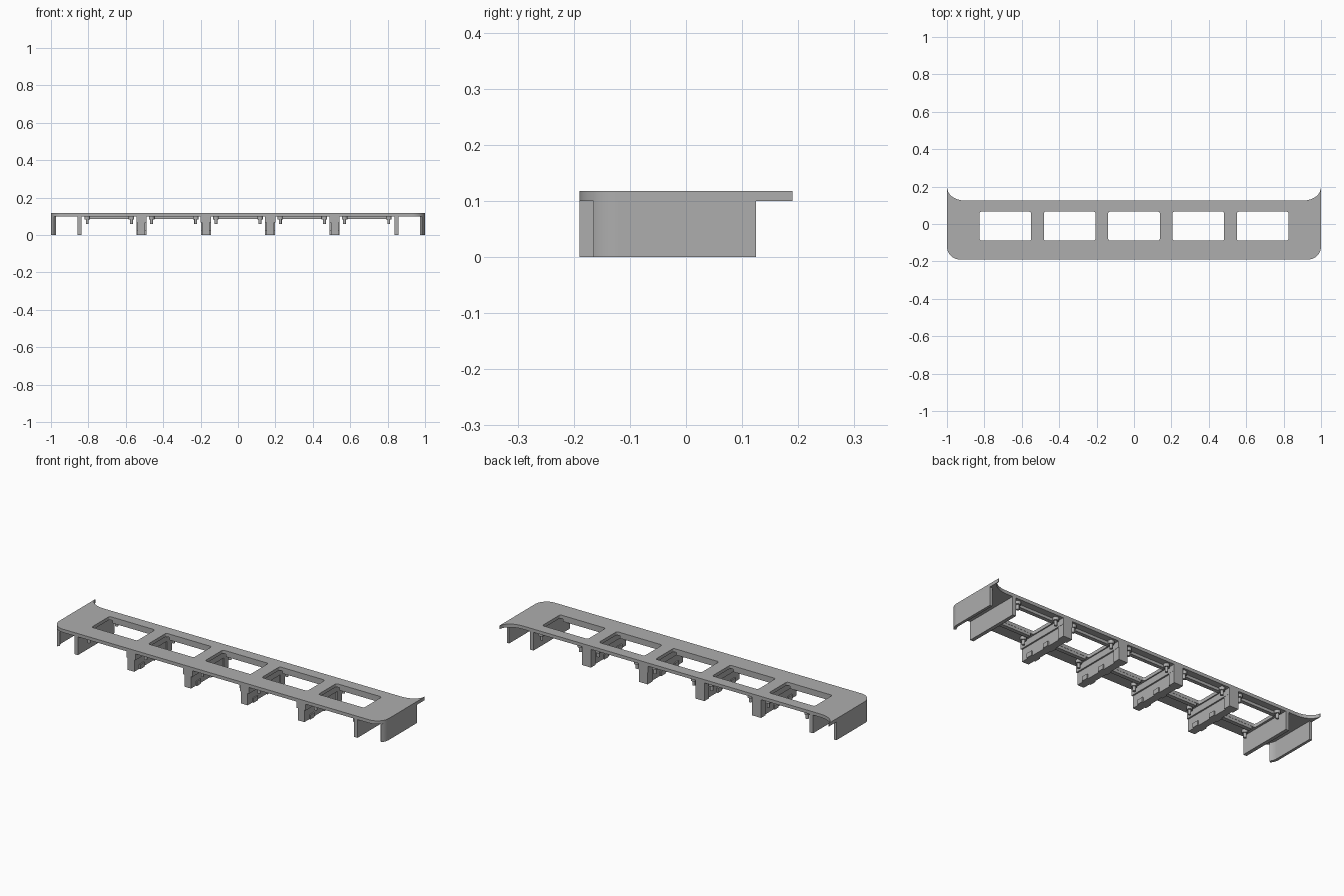
import bpy, bmesh, math
from mathutils import Matrix, Vector

cube = bpy.data.objects.get("Cube")
if cube:
    bpy.data.objects.remove(cube, do_unlink=True)

grey = bpy.data.materials.new("mid grey")
grey.use_nodes = True
grey.diffuse_color = (0.42, 0.42, 0.42, 1)
grey.node_tree.nodes["Principled BSDF"].inputs["Base Color"].default_value = grey.diffuse_color


def arc(cx, cy, rx, ry, a0, a1, n=10):
    return [(cx + rx * math.cos(math.radians(a0 + (a1 - a0) * i / n)),
             cy + ry * math.sin(math.radians(a0 + (a1 - a0) * i / n))) for i in range(n + 1)]


def slab(name, loops, z0, z1):
    """Extrude flat outlines; inner loops become holes."""
    curve = bpy.data.curves.new(name, "CURVE")
    curve.dimensions, curve.fill_mode = "2D", "BOTH"
    curve.extrude = (z1 - z0) / 2
    for loop in loops:
        spline = curve.splines.new("POLY")
        spline.points.add(len(loop) - 1)
        for point, (x, y) in zip(spline.points, loop):
            point.co = (x, y, 0, 1)
        spline.use_cyclic_u = True
    curve.materials.append(grey)
    ob = bpy.data.objects.new(name, curve)
    bpy.context.collection.objects.link(ob)
    ob.location.z = (z0 + z1) / 2
    bpy.ops.object.select_all(action="DESELECT")
    ob.select_set(True)
    bpy.context.view_layer.objects.active = ob
    bpy.ops.object.convert(target="MESH")
    bpy.ops.object.shade_smooth_by_angle(angle=math.radians(30))
    return ob


def add_box(bm, x0, x1, y0, y1, z0, z1):
    centre = Vector((x0 + x1, y0 + y1, z0 + z1)) / 2
    size = (x1 - x0, y1 - y0, z1 - z0, 1)
    bmesh.ops.create_cube(bm, size=1, matrix=Matrix.Translation(centre) @ Matrix.Diagonal(size))


def add_post(bm, x, y, radius, z0, z1):
    bmesh.ops.create_cone(bm, cap_ends=True, segments=16, radius1=radius, radius2=radius,
                          depth=z1 - z0, matrix=Matrix.Translation((x, y, (z0 + z1) / 2)))


def finish(name, bm):
    mesh = bpy.data.meshes.new(name)
    bm.to_mesh(mesh)
    bm.free()
    mesh.materials.append(grey)
    ob = bpy.data.objects.new(name, mesh)
    bpy.context.collection.objects.link(ob)
    return ob


TOP, UNDER = 0.118, 0.1
FRONT, BACK, TIP = -0.19, 0.125, 0.19
PITCH = 0.344
bays = [PITCH * i for i in range(-2, 3)]

# Top plate with rounded front corners, flared back tips and five windows
right_half = arc(0.93, -0.12, 0.07, 0.07, -90, 0) + arc(0.902, TIP, 0.095, TIP - BACK, 0, -90)
right_half.insert(11, (1, TIP))
outline = right_half + [(-x, y) for x, y in reversed(right_half)]


def window(cx, hx=0.138, y0=-0.089, y1=0.066, r=0.01):
    corners = ((cx + hx - r, y1 - r, 0), (cx - hx + r, y1 - r, 90),
               (cx - hx + r, y0 + r, 180), (cx + hx - r, y0 + r, 270))
    return [p for x, y, a in corners for p in arc(x, y, r, r, a, a + 90, 4)]


slab("top_plate", [outline] + [window(x) for x in bays], UNDER, TOP)

# End walls following the front corner curve
outer = arc(0.93, -0.12, 0.07, 0.07, -40, 0) + [(1, BACK)]
inner = arc(0.93, -0.12, 0.055, 0.055, -40, 0) + [(0.985, BACK)]
wall = outer + inner[::-1]
slab("left_end_wall", [wall], 0, UNDER)
slab("right_end_wall", [[(-x, y) for x, y in wall]], 0, UNDER)

# Outer ribs
for side, label in ((1, "left"), (-1, "right")):
    bm = bmesh.new()
    x0, x1 = sorted((side * 0.838, side * 0.858))
    add_box(bm, x0, x1, FRONT, BACK, 0, UNDER)
    finish(label + "_outer_rib", bm)

# Ribs between the windows, with a wide shoulder, end block and clips
for i in range(4):
    x = PITCH * (i - 1.5)
    bm = bmesh.new()
    add_box(bm, x - 0.02, x + 0.02, FRONT, BACK, 0, 0.07)
    add_box(bm, x - 0.028, x + 0.028, FRONT, BACK, 0.066, UNDER)
    add_box(bm, x - 0.027, x + 0.027, 0.085, BACK, 0, UNDER)
    for y in (-0.13, -0.01):
        add_box(bm, x - 0.027, x + 0.027, y - 0.018, y + 0.018, 0, 0.025)
    finish("middle_rib", bm)

# Frame bars and fixing posts under each window
for x in bays:
    bm = bmesh.new()
    for y0, y1 in ((-0.112, -0.09), (0.067, 0.088)):
        add_box(bm, x - 0.12, x + 0.12, y0, y1, 0.085, UNDER)
    finish("window_frame_bars", bm)
    bm = bmesh.new()
    for dx in (-0.118, 0.118):
        for y in (-0.14, 0.1):
            add_post(bm, x + dx, y, 0.008, 0.058, UNDER)
            add_post(bm, x + dx, y, 0.015, 0.083, UNDER)
    finish("fixing_posts", bm)
